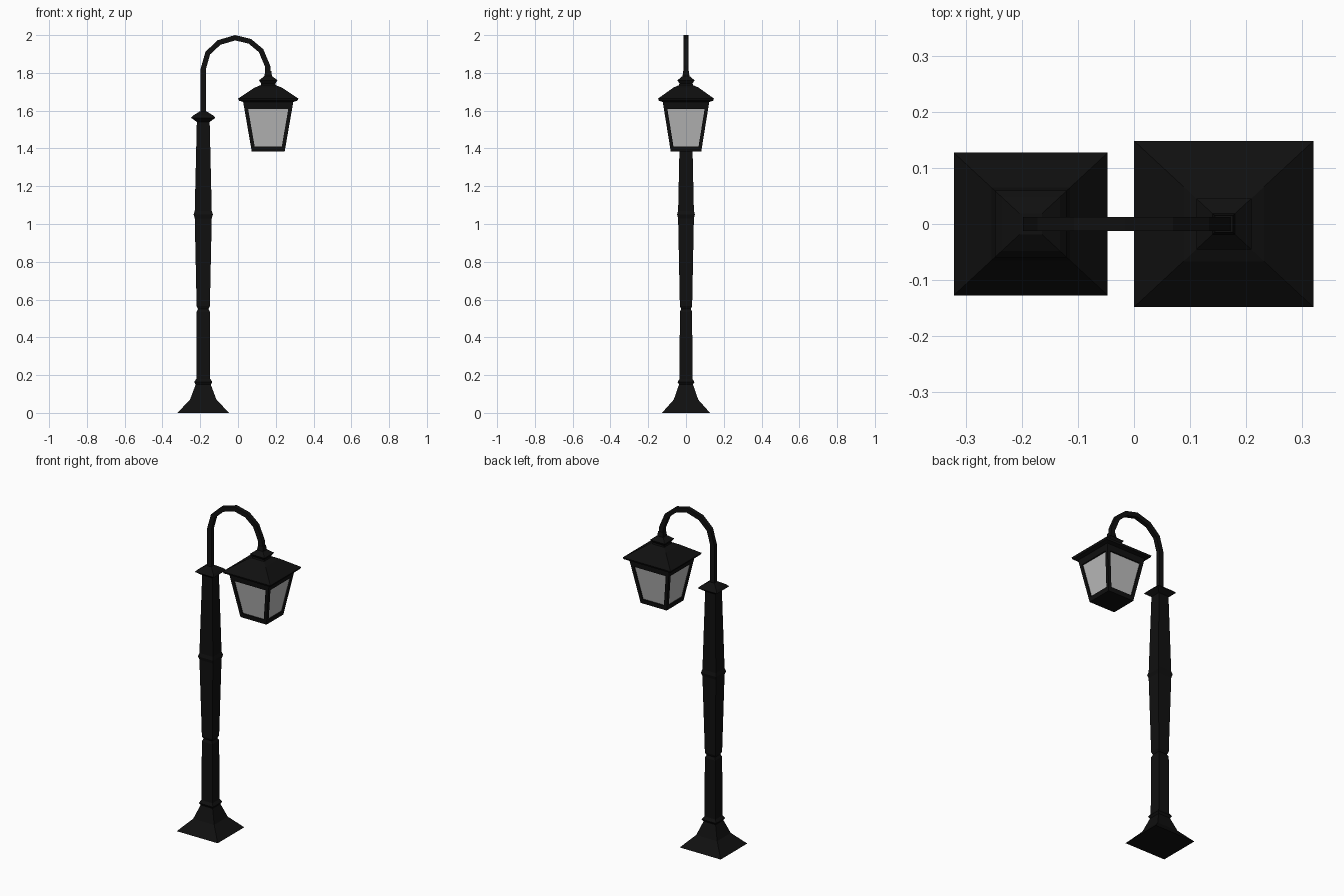
import bpy, bmesh
from mathutils import Vector

if "Cube" in bpy.data.objects:
    bpy.data.objects.remove(bpy.data.objects["Cube"])

DEPTH = 0.927            # the model is slightly narrower in y than in x
POST_X, LAMP_X = -0.184, 0.16


def material(name, value):
    m = bpy.data.materials.new(name)
    m.diffuse_color = (value, value, value, 1)
    m.use_nodes = True
    m.node_tree.nodes["Principled BSDF"].inputs["Base Color"].default_value = m.diffuse_color
    return m


black = material("black_iron", 0.005)
pane = material("frosted_pane", 0.5)


def skin(name, loops, mat):
    """Join four-point loops into a closed, flat-shaded solid."""
    bm = bmesh.new()
    rings = [[bm.verts.new(p) for p in loop] for loop in loops]
    for a, b in zip(rings, rings[1:]):
        for i in range(4):
            j = (i + 1) % 4
            bm.faces.new((a[i], a[j], b[j], b[i]))
    bm.faces.new(rings[0])
    bm.faces.new(rings[-1])
    bmesh.ops.recalc_face_normals(bm, faces=bm.faces)
    me = bpy.data.meshes.new(name)
    bm.to_mesh(me)
    bm.free()
    me.materials.append(mat)
    ob = bpy.data.objects.new(name, me)
    bpy.context.collection.objects.link(ob)
    return ob


def square(x, half, z, ox=0, oy=0):
    return [(x + ox + sx * half, (oy + sy * half) * DEPTH, z)
            for sx, sy in ((-1, -1), (1, -1), (1, 1), (-1, 1))]


def tower(name, x, profile, mat=black):
    return skin(name, [square(x, h, z) for h, z in profile], mat)


# Post: flared foot, lower shaft, bulged upper shaft, cap
tower("foot", POST_X, [(0.137, 0), (0.07, 0.07), (0.04, 0.15), (0.048, 0.163),
                       (0.037, 0.18)])
tower("lower_shaft", POST_X, [(0.037, 0.18), (0.035, 0.535), (0.028, 0.55)])
tower("upper_shaft", POST_X, [(0.028, 0.55), (0.035, 0.565), (0.045, 1.03), (0.051, 1.05),
                              (0.045, 1.07), (0.034, 1.54)])
tower("post_cap", POST_X, [(0.034, 1.54), (0.064, 1.562), (0.052, 1.575), (0.02, 1.595)])

# Curved arm: square bar swept along an arch
path = [Vector((x, 0, z)) for x, z in (
    (POST_X, 1.57), (POST_X, 1.82), (-0.16, 1.905), (-0.1, 1.961), (-0.015, 1.986),
    (0.063, 1.967), (0.122, 1.918), (0.157, 1.835), (LAMP_X, 1.76))]
loops = []
for i, p in enumerate(path):
    t = (path[min(i + 1, len(path) - 1)] - path[max(i - 1, 0)]).normalized()
    n, s = Vector((-t.z, 0, t.x)) * 0.014, Vector((0, 0.0125, 0))
    loops.append([p + n + s, p + n - s, p - n - s, p - n + s])
skin("arm", loops, black)

# Lantern top: finial collar and hipped roof
tower("lantern_collar", LAMP_X, [(0.016, 1.81), (0.02, 1.783), (0.049, 1.761),
                                 (0.038, 1.745), (0.042, 1.715)])
tower("lantern_roof", LAMP_X, [(0.04, 1.735), (0.072, 1.722), (0.16, 1.664),
                               (0.155, 1.653), (0.13, 1.645)])

# Lantern body: tapered frame with recessed panes
TOP, BOTTOM = (0.133, 1.648), (0.087, 1.383)


def half_at(z):
    f = (z - BOTTOM[1]) / (TOP[1] - BOTTOM[1])
    return BOTTOM[0] + f * (TOP[0] - BOTTOM[0])


tower("lantern_top_band", LAMP_X, [(half_at(z), z) for z in (1.61, 1.648)])
tower("lantern_bottom_plate", LAMP_X, [(half_at(z), z) for z in (1.383, 1.41)])
tower("lantern_panes", LAMP_X, [(half_at(z) - 0.008, z) for z in (1.405, 1.615)], pane)
bar = 0.01
for sx in (-1, 1):
    for sy in (-1, 1):
        skin("lantern_corner_bar",
             [square(LAMP_X, bar, z, sx * (half_at(z) - bar), sy * (half_at(z) - bar))
              for z in (1.405, 1.615)], black)
